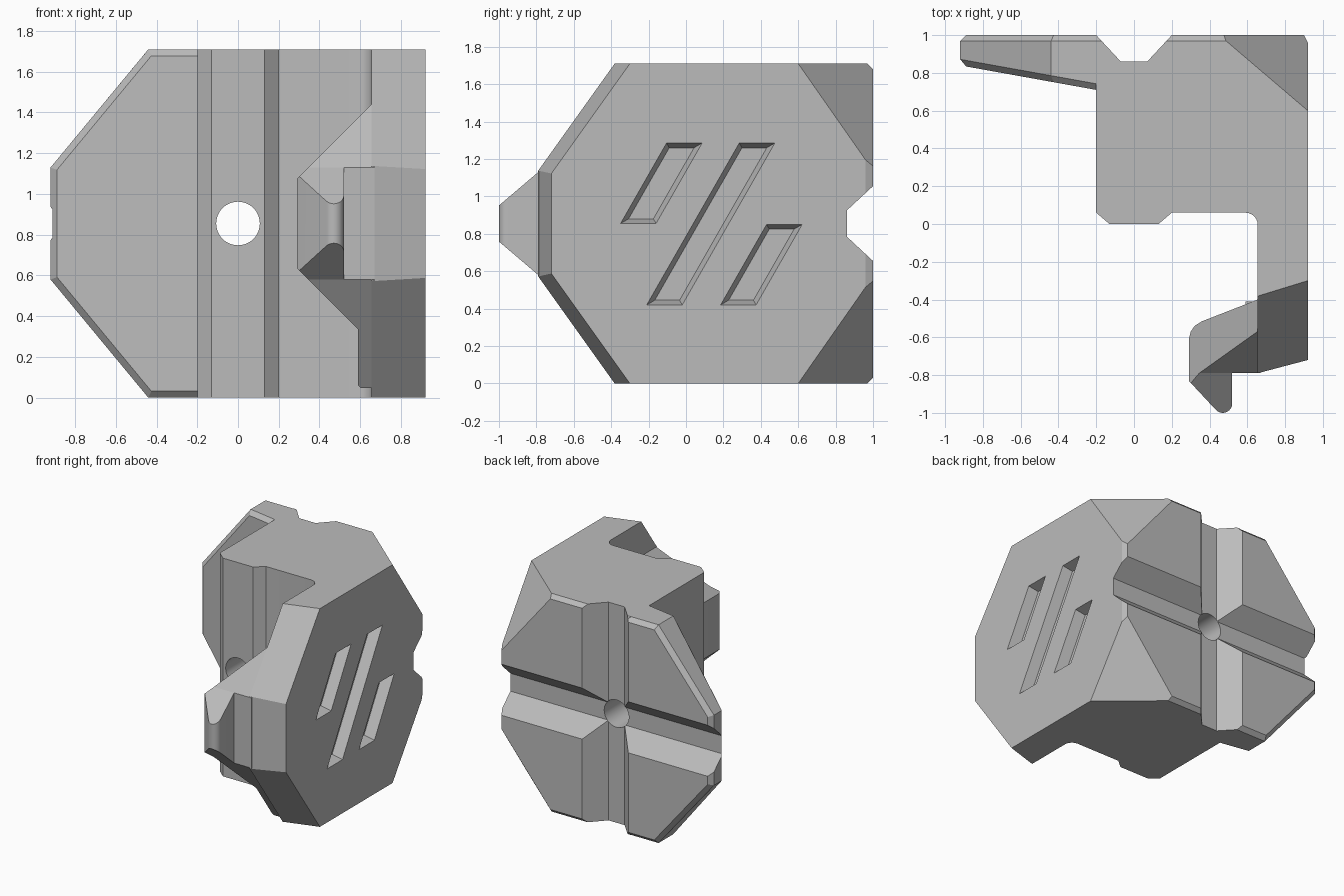
import bpy, bmesh, math
from mathutils import Vector

if "Cube" in bpy.data.objects:
    bpy.data.objects.remove(bpy.data.objects["Cube"], do_unlink=True)

H = 1.71          # overall height
MID = H / 2

grey = bpy.data.materials.new("light_grey")
grey.use_nodes = True
COLOUR = (0.5, 0.5, 0.5, 1)
grey.diffuse_color = COLOUR
grey.node_tree.nodes["Principled BSDF"].inputs["Base Color"].default_value = COLOUR


def loft(rings):
    """Closed solid between two matching rings of points."""
    bm = bmesh.new()
    a, b = [[bm.verts.new(p) for p in r] for r in rings]
    bm.faces.new(a)
    bm.faces.new(b)
    for i in range(len(a)):
        j = (i + 1) % len(a)
        bm.faces.new((a[i], a[j], b[j], b[i]))
    bmesh.ops.recalc_face_normals(bm, faces=bm.faces)
    return bm


def prism(pts, axis, lo, hi):
    """Extrude a 2D profile along axis 0, 1 or 2."""
    def place(p, t):
        c = list(p)
        c.insert(axis, t)
        return c
    return loft([[place(p, t) for p in pts] for t in (lo, hi)])


def trim(bm, point, normal):
    """Slice away everything on the normal side and cap the cut."""
    geom = bm.verts[:] + bm.edges[:] + bm.faces[:]
    res = bmesh.ops.bisect_plane(bm, geom=geom, plane_co=point, plane_no=normal,
                                 dist=1e-5, clear_outer=True)
    edges = [e for e in res["geom_cut"] if isinstance(e, bmesh.types.BMEdge)]
    bmesh.ops.holes_fill(bm, edges=edges, sides=0)
    bmesh.ops.recalc_face_normals(bm, faces=bm.faces)


def trim_both(bm, point, normal):
    """Trim the top and, mirrored, the bottom."""
    x, y, z = point
    trim(bm, point, normal)
    trim(bm, (x, y, H - z), (normal[0], normal[1], -normal[2]))


def chamfer(bm, rule, size):
    edges = [e for e in bm.edges if rule(e)]
    bmesh.ops.bevel(bm, geom=edges, offset=size, segments=1, affect='EDGES', profile=0.5)


def finish(bm, name):
    mesh = bpy.data.meshes.new(name)
    bm.to_mesh(mesh)
    bm.free()
    mesh.materials.append(grey)
    obj = bpy.data.objects.new(name, mesh)
    bpy.context.collection.objects.link(obj)
    return obj


def combine(target, other, operation):
    mod = target.modifiers.new(operation.lower(), 'BOOLEAN')
    mod.operation, mod.object, mod.solver = operation, other, 'EXACT'
    bpy.context.view_layer.objects.active = target
    bpy.ops.object.modifier_apply(modifier=mod.name)
    bpy.data.objects.remove(other, do_unlink=True)


# Main body with the thick side arm
fillet = [(0.59 + 0.065 * math.sin(a), -0.005 + 0.065 * math.cos(a))
          for a in [math.radians(15 * i) for i in range(7)]]
bm = prism([(-0.2, 1), (-0.2, 0.06), (-0.13, 0), (0.13, 0), (0.2, 0.06)] + fillet +
           [(0.655, -0.79), (0.92, -0.72), (0.92, 0.96), (0.9, 1)], 2, 0, H)
trim_both(bm, (0.92, 0.6, H), (1.22, 1.43, 1))
trim_both(bm, (0.66, -0.38, H), (0.43, -1.4, 1))
chamfer(bm, lambda e: all(v.co.y > 0.99 and abs(v.co.z - MID) > MID - 0.01
                          for v in e.verts), 0.03)
clamp = finish(bm, "clamp_body")

# Tapered wing plate
bm = prism([(0, 0), (-0.44, 0), (-0.92, 0.58), (-0.92, H - 0.58), (-0.44, H), (0, H)], 1, 0.5, 1)
trim(bm, (-0.2, 0.71, 0), (-0.18, -1, 0))
chamfer(bm, lambda e: any(abs(f.normal.y) > 0.9 for f in e.link_faces)
        and not all(v.co.x > -0.01 for v in e.verts), 0.032)
combine(clamp, finish(bm, "wing"), 'UNION')

# Hooked jaw on the end of the arm
bm = prism([(0.67, -0.395), (0.655, -0.4), (0.36, -0.515), (0.32, -0.54), (0.3, -0.57),
            (0.29, -0.61), (0.29, -0.79), (0.67, -0.79)], 2, 0, H)
trim_both(bm, (0.66, -0.79, 1.13), (0, -1.4, 1))
trim_both(bm, (0.655, 0, 1.44), (-1, 0, 1))
combine(clamp, finish(bm, "jaw"), 'UNION')

# Rounded jaw tip
arc = [(0.47 + 0.05 * math.cos(a), -0.95 + 0.05 * math.sin(a))
       for a in [math.radians(-135 + 15 * i) for i in range(10)]]
bm = prism([(0.29, -0.7), (0.29, -0.83)] + arc + [(0.52, -0.7)], 2, 0, H)
trim_both(bm, (0.5, -0.79, 1.13), (0, -0.85, 1))
trim_both(bm, (0.655, 0, 1.44), (-1, 0, 1))
combine(clamp, finish(bm, "jaw_tip"), 'UNION')

# Small foot under the jaw
bm = prism([(0.67, 0), (0.65, 0), (0.59, 0.06), (0.59, 0.35), (0.67, 0.35)], 1, -0.62, -0.41)
trim(bm, (0.66, -0.79, H - 1.13), (0, -1.4, -1))
combine(clamp, finish(bm, "foot"), 'UNION')

# Crossed grooves on the back
for name, axis, centre in (("upright_groove", 2, 0), ("level_groove", 0, MID)):
    section = [(-0.293, 1.1), (-0.07, 0.86), (0.07, 0.86), (0.293, 1.1)]
    pts = [(s + centre, y) if axis == 2 else (y, s + centre) for s, y in section]
    combine(clamp, finish(prism(pts, axis, -2, 3), name), 'DIFFERENCE')

# Round through hole
circle = [(0.107 * math.cos(a), MID + 0.107 * math.sin(a))
          for a in [math.tau * i / 48 for i in range(48)]]
combine(clamp, finish(prism(circle, 1, -0.3, 1.3), "hole"), 'DIFFERENCE')

# Slanted recessed slots on the outer side
LEAN = 0.572


def slot_ring(x, y, z, height, inset):
    pts = []
    for level in (z + inset, z + height - inset):
        left = y + LEAN * (level - z) + 1.15 * inset
        right = left + 0.19 - 2.3 * inset
        pts += [(x, left, level), (x, right, level)]
    return [pts[0], pts[1], pts[3], pts[2]]


for y, z, height in ((-0.35, 0.855, 0.43), (-0.21, 0.42, 0.865), (0.185, 0.42, 0.43)):
    cutter = loft([slot_ring(0.95, y, z, height, -0.0094), slot_ring(0.84, y, z, height, 0.025)])
    combine(clamp, finish(cutter, "slot"), 'DIFFERENCE')

# Smooth only the rounded parts
bpy.ops.object.select_all(action='DESELECT')
clamp.select_set(True)
bpy.context.view_layer.objects.active = clamp
bpy.ops.object.shade_smooth_by_angle(angle=math.radians(25))
